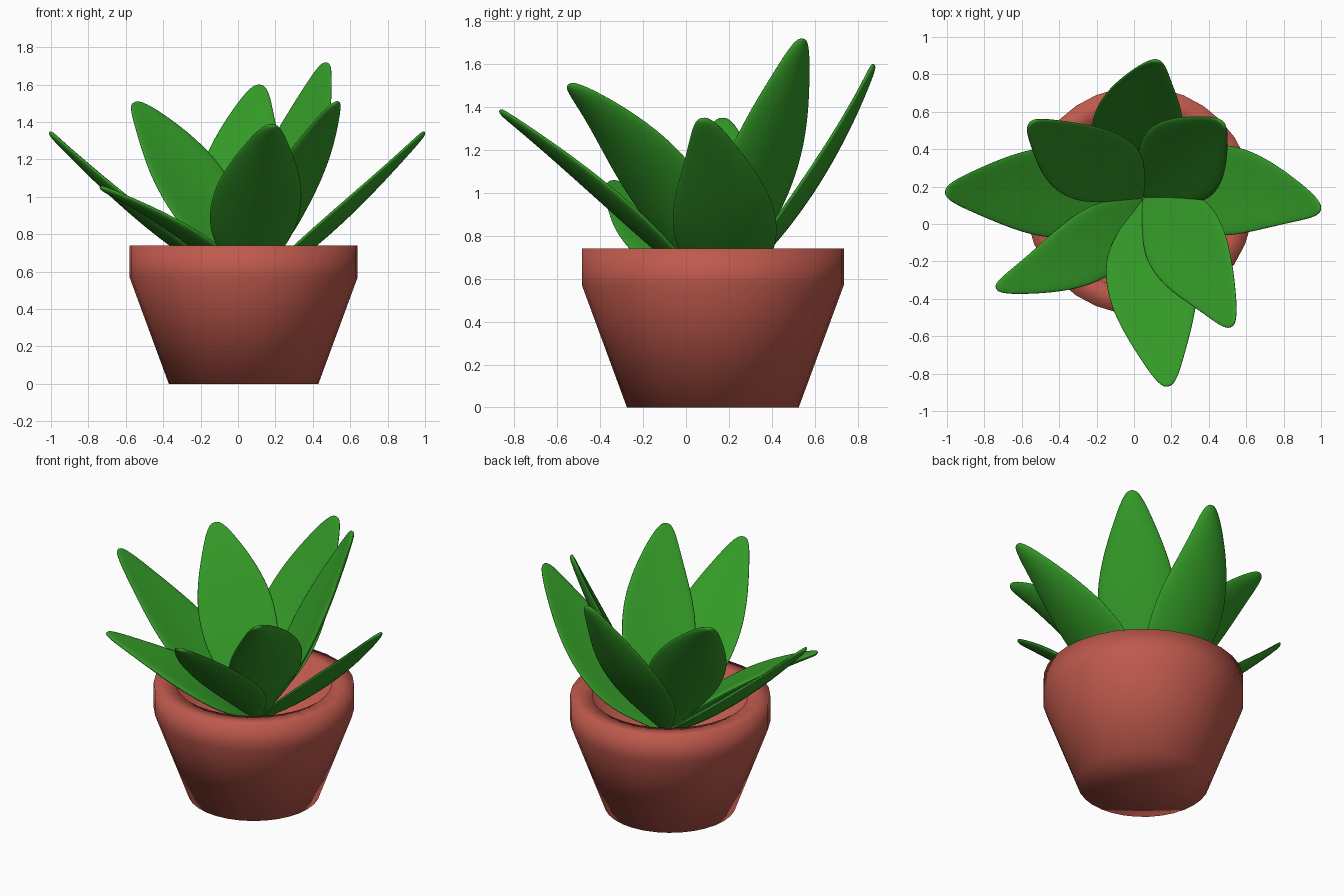
import bpy, bmesh, math
from mathutils import Vector

if "Cube" in bpy.data.objects:
    bpy.data.objects.remove(bpy.data.objects["Cube"])


def material(name, rgb):
    m = bpy.data.materials.new(name)
    m.use_nodes = True
    colour = (*rgb, 1)
    m.diffuse_color = colour
    m.node_tree.nodes["Principled BSDF"].inputs["Base Color"].default_value = colour
    return m


def finish(bm, name, mat):
    bmesh.ops.recalc_face_normals(bm, faces=bm.faces)
    for f in bm.faces:
        f.smooth = True
    mesh = bpy.data.meshes.new(name)
    bm.to_mesh(mesh)
    bm.free()
    mesh.materials.append(mat)
    obj = bpy.data.objects.new(name, mesh)
    bpy.context.collection.objects.link(obj)
    return obj


terracotta = material("terracotta", (0.52, 0.10, 0.073))
green = material("leaf green", (0.033, 0.32, 0.02))

# Pot: lathed profile with an upright rim and a hollow inside
PROFILE = [(0, 0), (0.4, 0), (0.61, 0.57), (0.61, 0.74),
           (0.475, 0.74), (0.44, 0.45), (0, 0.45)]
bm = bmesh.new()
verts = [bm.verts.new((r, 0, z)) for r, z in PROFILE]
edges = [bm.edges.new(pair) for pair in zip(verts, verts[1:])]
bmesh.ops.spin(bm, geom=verts + edges, cent=(0, 0, 0), axis=(0, 0, 1),
               angle=math.tau, steps=32, use_duplicate=False)
bmesh.ops.remove_doubles(bm, verts=bm.verts, dist=0.0005)
pot = finish(bm, "pot", terracotta)
pot.location = (0.03, 0.125, 0)

# Leaf outline: position along the midrib, share of the full half width
OUTLINE = [(0, 0.12), (0.12, 0.42), (0.27, 0.88), (0.42, 1.02), (0.58, 0.97),
           (0.74, 0.73), (0.87, 0.47), (0.96, 0.28), (1.01, 0.1)]
BASE = Vector((0.05, 0.14, 0.5))
SIDES = 10


def leaf(name, mid, tip, across, half_width):
    """Loft a cupped, thin section along a midrib through base, mid and tip."""
    mid, tip, across = Vector(mid), Vector(tip), Vector(across).normalized()
    bend = 2 * (BASE + tip - 2 * mid)
    slope = tip - BASE - bend
    bm = bmesh.new()
    rings = []
    for t, share in OUTLINE:
        centre = BASE + slope * t + bend * t * t
        tangent = (slope + 2 * bend * t).normalized()
        side = (across - tangent * across.dot(tangent)).normalized()
        up = tangent.cross(side)
        if up.z < 0:
            up = -up
        w = half_width * share
        thick = 0.012 + 0.022 * share
        ring = []
        for i in range(SIDES):
            a = math.tau * i / SIDES
            c, s = math.cos(a), math.sin(a)
            lift = s * thick + 0.16 * w * (c * c - 0.5)
            ring.append(bm.verts.new(centre + side * c * w + up * lift))
        rings.append(ring)
    for lo, hi in zip(rings, rings[1:]):
        for i in range(SIDES):
            j = (i + 1) % SIDES
            bm.faces.new((lo[i], lo[j], hi[j], hi[i]))
    bm.faces.new(rings[0])
    bm.faces.new(rings[-1])
    obj = finish(bm, name, green)
    obj.modifiers.new("smooth", "SUBSURF").levels = 2
    obj.modifiers["smooth"].render_levels = 2


# Leaves: name, midpoint, tip, direction across the blade, half width
LEAVES = [
    ("left_leaf", (0.5, 0.18, 0.87), (0.99, 0.08, 1.34), (0.1, 1, 0), 0.26),
    ("right_leaf", (-0.46, 0.17, 0.87), (-1.0, 0.17, 1.34), (0, 1, 0), 0.26),
    ("low_right_leaf", (-0.25, -0.13, 0.79), (-0.73, -0.34, 1.05), (-0.4, 0.9, 0.1), 0.2),
    ("front_leaf", (0.1, -0.34, 0.97), (0.18, -0.86, 1.38), (1, 0.12, 0), 0.26),
    ("front_left_leaf", (0.3, -0.13, 1.06), (0.52, -0.54, 1.5), (0.31, 0.3, 0.1), 0.25),
    ("back_leaf", (0.02, 0.56, 1.03), (0.12, 0.87, 1.59), (1, -0.05, 0), 0.26),
    ("back_right_leaf", (-0.25, 0.34, 1.07), (-0.55, 0.54, 1.5), (0.32, 0.28, 0.12), 0.25),
    ("back_left_leaf", (0.28, 0.36, 1.12), (0.47, 0.54, 1.71), (-0.3, 0.37, 0.1), 0.26),
]
for spec in LEAVES:
    leaf(*spec)
